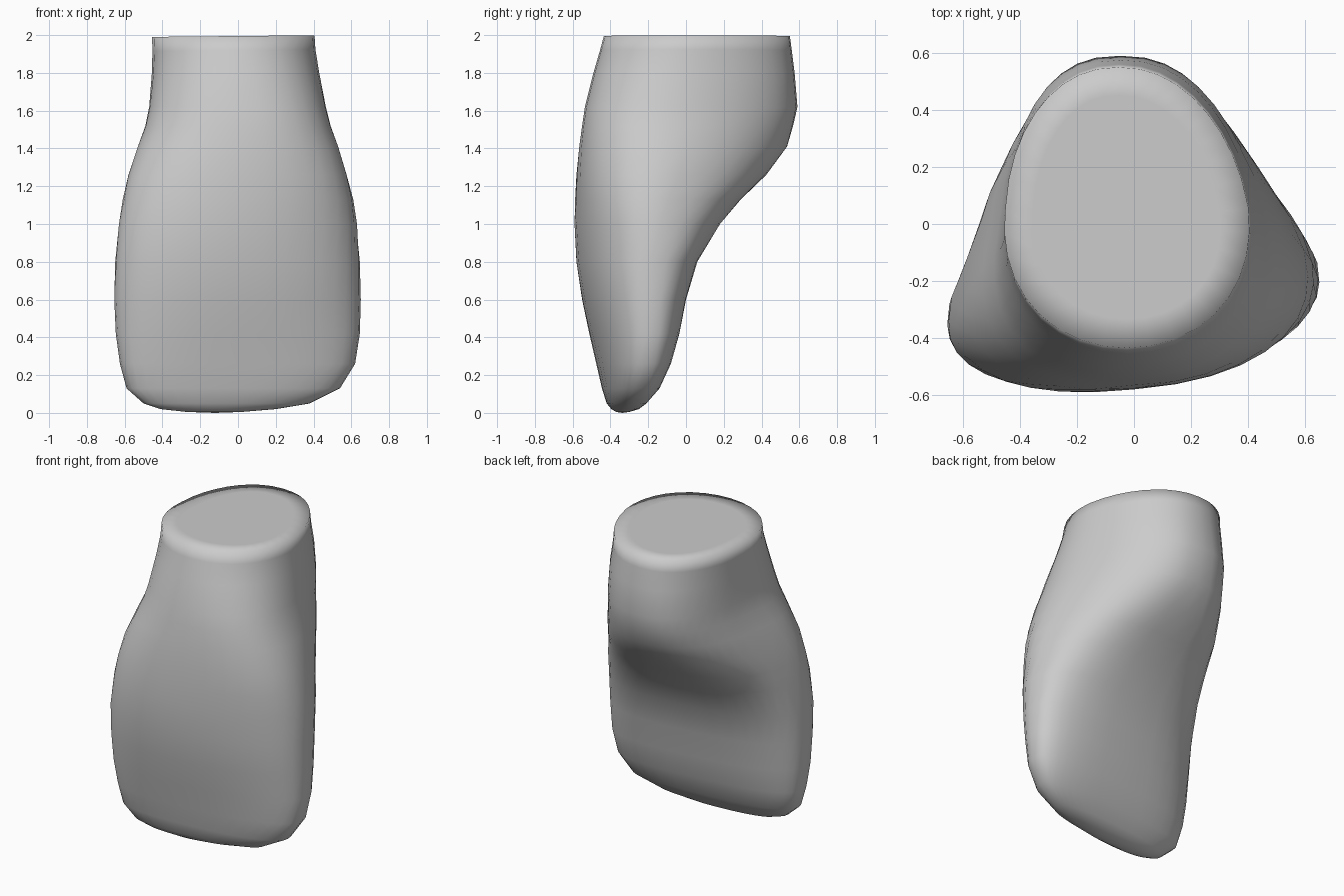
import bpy, bmesh
from math import sin, cos, pi, copysign

SEGMENTS = 36
# z, left x, right x, front y, back y, skew, back taper, squareness
LEVELS = [
    (0.005, -0.27, 0.02, -0.37, -0.30, 0.3, 0.0, 2.0),
    (0.02, -0.41, 0.20, -0.395, -0.25, 0.4, 0.0, 2.2),
    (0.05, -0.50, 0.38, -0.42, -0.21, 0.4, 0.0, 2.3),
    (0.13, -0.59, 0.54, -0.445, -0.14, 0.37, 0.0, 2.4),
    (0.26, -0.625, 0.62, -0.475, -0.08, 0.36, 0.0, 2.35),
    (0.42, -0.647, 0.645, -0.512, -0.035, 0.34, 0.0, 2.25),
    (0.60, -0.655, 0.65, -0.55, 0.0, 0.29, 0.0, 2.2),
    (0.80, -0.65, 0.645, -0.58, 0.06, 0.25, 0.03, 2.2),
    (1.00, -0.63, 0.63, -0.59, 0.18, 0.2, 0.11, 2.2),
    (1.13, -0.61, 0.61, -0.587, 0.29, 0.14, 0.18, 2.25),
    (1.26, -0.58, 0.575, -0.58, 0.425, 0.09, 0.24, 2.3),
    (1.41, -0.53, 0.53, -0.565, 0.535, 0.04, 0.25, 2.3),
    (1.52, -0.49, 0.49, -0.55, 0.567, 0.01, 0.22, 2.3),
    (1.62, -0.47, 0.465, -0.535, 0.59, 0.0, 0.2, 2.25),
    (1.80, -0.456, 0.43, -0.49, 0.575, 0.0, 0.15, 2.1),
    (1.92, -0.453, 0.41, -0.455, 0.56, 0.0, 0.14, 2.0),
    (1.995, -0.455, 0.405, -0.435, 0.55, 0.0, 0.14, 2.0),
]


def fit(values, low, high):
    a, b = min(values), max(values)
    return [low + (v - a) * (high - low) / (b - a) for v in values]


def section(left, right, front, back, skew, taper, power, boost):
    xs, ys = [], []
    for i in range(SEGMENTS):
        a = 2 * pi * i / SEGMENTS
        c, s = cos(a), sin(a)
        p = power + (boost if s > 0 else 0.0)
        u = copysign(abs(c) ** (2 / p), c)
        v = copysign(abs(s) ** (2 / p), s)
        # narrower towards the back, with the back leaning left
        xs.append(u * (1 - taper * v) - 0.5 * taper * max(v, 0))
        ys.append(v + skew * u)
    return list(zip(fit(xs, left, right), fit(ys, front, back)))


# Body: lofted from the thin slanted toe up to the egg-shaped neck
bm = bmesh.new()
rings = []
for z, *shape in LEVELS:
    tilt = 0.01 if z > 1.9 else 0.0
    boost = 0.5 if 0.1 < z < 1.35 else 0.2
    rings.append([bm.verts.new((x, y, z + tilt * x)) for x, y in section(*shape, boost)])
for low, high in zip(rings, rings[1:]):
    for i in range(SEGMENTS):
        j = (i + 1) % SEGMENTS
        bm.faces.new((low[i], low[j], high[j], high[i]))

# Bottom tip and flat top cap with a soft rim
tip = bm.verts.new((-0.12, -0.335, 0.0))
for i in range(SEGMENTS):
    bm.faces.new((rings[0][(i + 1) % SEGMENTS], rings[0][i], tip))
cap = bm.faces.new(rings[-1])
bm.normal_update()
bmesh.ops.inset_region(bm, faces=[cap], thickness=0.1)
bmesh.ops.recalc_face_normals(bm, faces=bm.faces)
for f in bm.faces:
    f.smooth = True

mesh = bpy.data.meshes.new("stump_body")
bm.to_mesh(mesh)
bm.free()
bpy.context.collection.objects.link(bpy.data.objects.new("stump_body", mesh))
